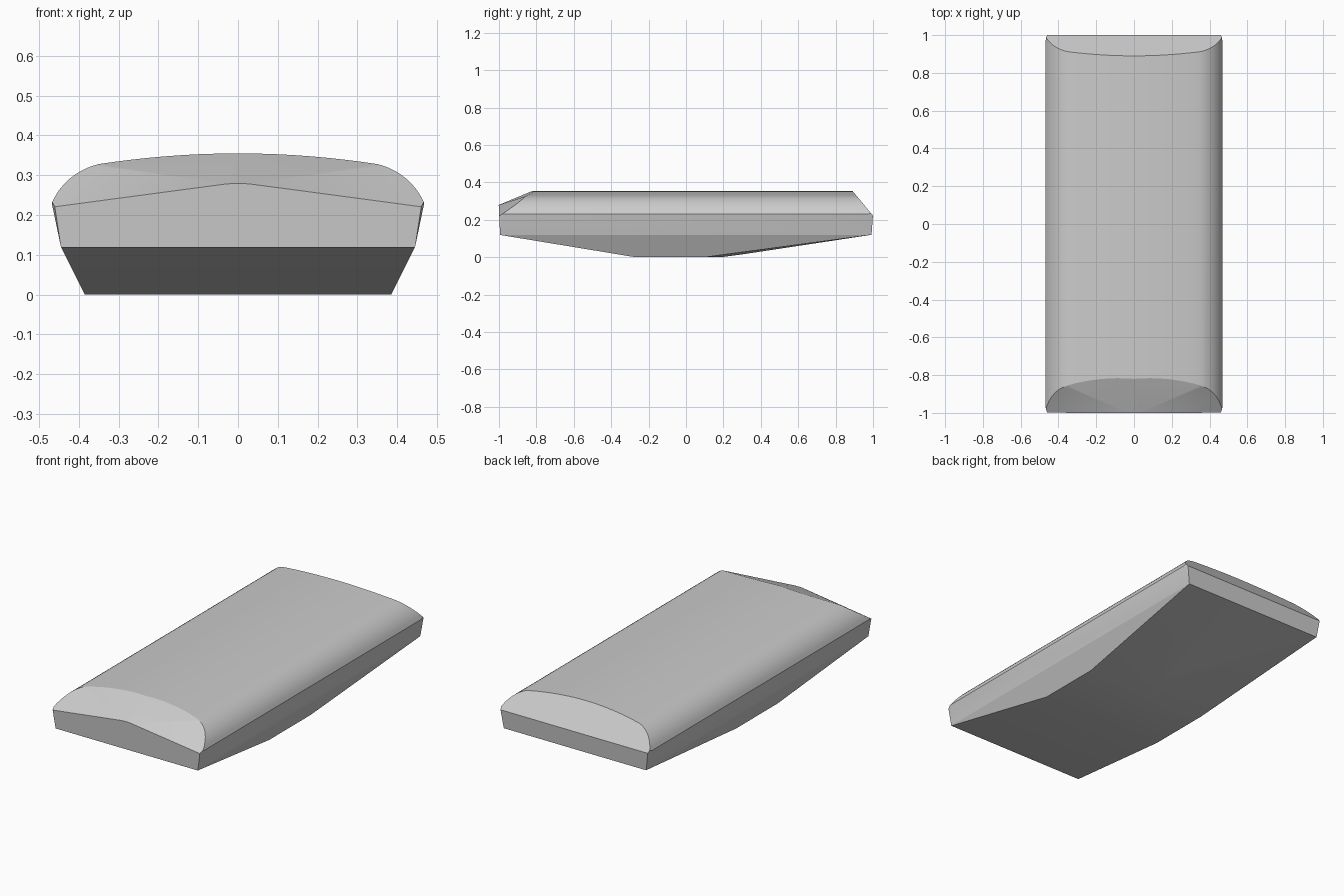
import bpy, bmesh, math
from mathutils import Vector
from mathutils.geometry import interpolate_bezier

cube = bpy.data.objects.get("Cube")
if cube:
    bpy.data.objects.remove(cube, do_unlink=True)

# Plain grey
grey = bpy.data.materials.new("plain grey")
grey.use_nodes = True
colour = (0.6, 0.6, 0.6, 1)
grey.diffuse_color = colour
grey.node_tree.nodes["Principled BSDF"].inputs["Base Color"].default_value = colour


def bezier(points, steps):
    curve = interpolate_bezier(*[Vector((x, 0, z)) for x, z in points], steps)
    return [(p.x, p.z) for p in curve]


# Half profile: lower flank, side wall, rounded shoulder, shallow crown
half = [(0.385, 0), (0.445, 0.12)]
half += bezier([(0.468, 0.23), (0.445, 0.285), (0.395, 0.318), (0.35, 0.328)], 10)
half += bezier([(0.35, 0.328), (0.24, 0.345), (0.12, 0.355), (0, 0.355)], 9)[1:]
profile = half + [(-x, z) for x, z in reversed(half[:-1])]

# Extrude the profile along the length
bm = bmesh.new()
end = bm.faces.new([bm.verts.new((x, -1.1, z)) for x, z in profile])
result = bmesh.ops.extrude_face_region(bm, geom=[end])
bmesh.ops.translate(bm, vec=(0, 2.2, 0),
                    verts=[v for v in result["geom"] if isinstance(v, bmesh.types.BMVert)])
bmesh.ops.recalc_face_normals(bm, faces=bm.faces[:])


def slice_off(a, b, c, mirror=False):
    """Trim away what lies outside the plane through three points, and cap it."""
    for side in ((1, -1) if mirror else (1,)):
        p, q, r = [Vector((x * side, y, z)) for x, y, z in (a, b, c)]
        normal = (q - p).cross(r - p).normalized()
        if normal.dot(Vector((0, 0, 0.2)) - p) > 0:
            normal.negate()
        cut = bmesh.ops.bisect_plane(bm, geom=bm.verts[:] + bm.edges[:] + bm.faces[:],
                                     plane_co=p, plane_no=normal, clear_outer=True)
        edges = [e for e in cut["geom_cut"] if isinstance(e, bmesh.types.BMEdge)]
        bmesh.ops.holes_fill(bm, edges=edges)


# Upright ends, leaning very slightly
slice_off((0, -1, 0.25), (1, -1, 0.25), (0, -0.994, 0.12))
slice_off((0, 1, 0.23), (1, 1, 0.23), (0, 0.992, 0.12))
# Narrow corner trims
for s in (-1, 1):
    slice_off((0.468, 0.97 * s, 0.23), (0.46, s, 0.22), (0.445, 0.994 * s, 0.12), True)
# Back bevel
slice_off((0, 0.89, 0.355), (0, 1, 0.222), (1, 1, 0.222))
# Front nose: gentle centre slopes and steeper corner facets
slice_off((0, -0.82, 0.355), (0, -1, 0.28), (0.36, -0.86, 0.325), True)
slice_off((0.36, -0.86, 0.325), (0.46, -1, 0.22), (0.03, -1, 0.279), True)
# Underside ramps
slice_off((0, -0.27, 0), (1, -0.27, 0), (0, -1, 0.12))
slice_off((0, 0.3, 0.015), (1, 0.3, 0.015), (0, 0.994, 0.12))
slice_off((0.385, 0.1, 0), (0.445, 0.994, 0.12), (0, 0.3, 0.015), True)

bmesh.ops.remove_doubles(bm, verts=bm.verts[:], dist=0.0005)
bmesh.ops.recalc_face_normals(bm, faces=bm.faces[:])
mesh = bpy.data.meshes.new("body")
bm.to_mesh(mesh)
bm.free()
mesh.materials.append(grey)
body = bpy.data.objects.new("body", mesh)
bpy.context.collection.objects.link(body)

# Smooth crown, crisp facets
bpy.ops.object.select_all(action="DESELECT")
body.select_set(True)
bpy.context.view_layer.objects.active = body
bpy.ops.object.shade_smooth_by_angle(angle=math.radians(14))
